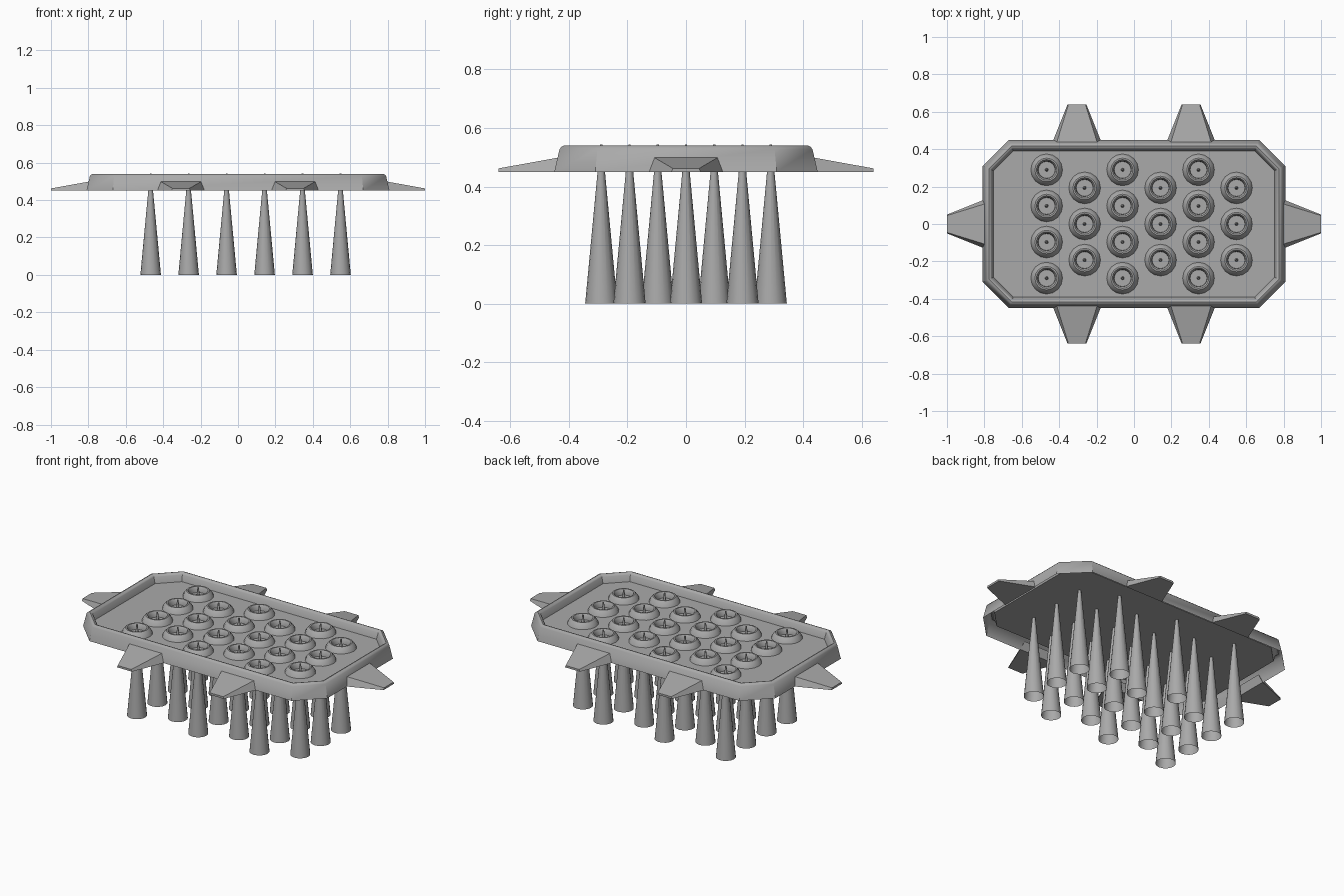
import bpy, bmesh, math

if "Cube" in bpy.data.objects:
    bpy.data.objects.remove(bpy.data.objects["Cube"])

grey = bpy.data.materials.new("mid_grey")
grey.use_nodes = True
COLOUR = (0.4, 0.4, 0.4, 1)
grey.diffuse_color = COLOUR
grey.node_tree.nodes["Principled BSDF"].inputs["Base Color"].default_value = COLOUR

BASE, FLOOR, TOP = 0.45, 0.492, 0.54


def loft(name, loops, cap_start=False, cap_end=False, smooth=True):
    """Join successive closed loops of points with quads."""
    bm = bmesh.new()
    rings = [[bm.verts.new(p) for p in loop] for loop in loops]
    for a, b in zip(rings, rings[1:]):
        n = len(a)
        for i in range(n):
            j = (i + 1) % n
            bm.faces.new((a[i], a[j], b[j], b[i]))
    if cap_start:
        bm.faces.new(rings[0][::-1])
    if cap_end:
        bm.faces.new(rings[-1])
    mesh = bpy.data.meshes.new(name)
    bm.to_mesh(mesh)
    bm.free()
    mesh.materials.append(grey)
    obj = bpy.data.objects.new(name, mesh)
    bpy.context.collection.objects.link(obj)
    if smooth:
        bpy.ops.object.select_all(action='DESELECT')
        obj.select_set(True)
        bpy.context.view_layer.objects.active = obj
        bpy.ops.object.shade_smooth_by_angle(angle=math.radians(35))
    return obj


def circle(radius, z, n=16):
    return [(radius * math.cos(math.tau * i / n), radius * math.sin(math.tau * i / n), z)
            for i in range(n)]


def octagon(inset, z):
    x, y = 0.81 - inset, 0.45 - inset
    c = 0.14 - inset * (2 - math.sqrt(2))
    return [(x, c - y, z), (x, y - c, z), (x - c, y, z), (c - x, y, z),
            (-x, y - c, z), (-x, c - y, z), (c - x, -y, z), (x - c, -y, z)]


# Tray: thin shell with a rounded rim and a sunken floor, open underneath
rim_profile = [(0, BASE), (0.018, 0.528), (0.026, 0.537), (0.034, TOP),
               (0.043, 0.537), (0.05, 0.528), (0.06, FLOOR)]
loft("tray", [octagon(i, z) for i, z in rim_profile], cap_end=True)


# Tapered tabs around the rim
def tab(name, x, y, angle):
    def section(dist, half, z):
        return [(dist, -half, z), (dist, half, z)]
    # root sits just inside the sloping wall, tip is thin
    low = section(-0.005, 0.128, BASE) + section(0.19, 0.05, BASE)[::-1]
    high = section(-0.02, 0.11, 0.5) + section(0.19, 0.045, 0.462)[::-1]
    obj = loft(name, [low[::-1], high[::-1]], cap_start=True, cap_end=True, smooth=False)
    obj.location = (x, y, 0)
    obj.rotation_euler.z = angle


for side, sx in (("left", 1), ("right", -1)):
    tab(side + "_end_tab", sx * 0.81, 0, 0 if sx > 0 else math.pi)
    for end, sy in (("front", -1), ("back", 1)):
        tab(f"{end}_{side}_tab", sx * 0.305, sy * 0.45, sy * math.pi / 2)

# Staggered grid of hollow spikes, each with a raised collar on the floor
spike = loft("spike", [circle(0.055, 0), circle(0.004, 0.543)], cap_end=True)
collar = loft("collar", [circle(0.085, FLOOR), circle(0.077, 0.511), circle(0.063, 0.525),
                         circle(0.055, 0.525), circle(0.047, 0.513), circle(0.045, FLOOR)])
first = True
for col in range(6):
    count = 4 if col % 2 == 0 else 3
    for row in range(count):
        place = (-0.467 + col * 0.203, (row - (count - 1) / 2) * 0.193, 0)
        for part in (spike, collar):
            obj = part
            if not first:
                obj = part.copy()
                obj.name = f"{part.name}_{col + 1}_{row + 1}"
                bpy.context.collection.objects.link(obj)
            obj.location = place
        first = False
